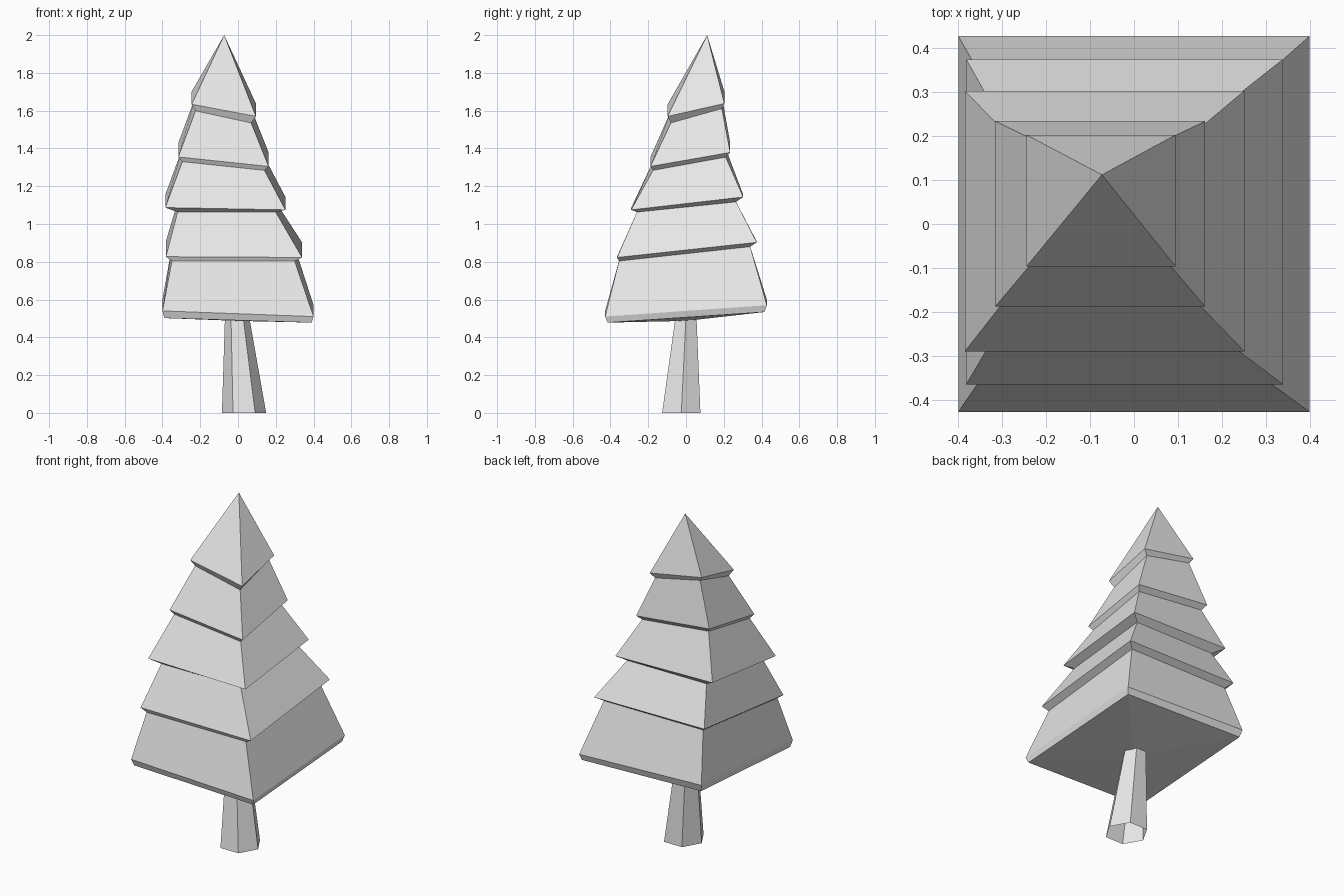
import bpy
import bmesh
from math import cos, sin, pi

# Remove only the default cube
default_cube = bpy.data.objects.get("Cube")
if default_cube:
    bpy.data.objects.remove(default_cube, do_unlink=True)


def make_material(name, colour):
    material = bpy.data.materials.new(name)
    material.use_nodes = True
    material.diffuse_color = colour
    for node in material.node_tree.nodes:
        if node.type == "BSDF_PRINCIPLED":
            node.inputs["Base Color"].default_value = colour
    return material


def bridge(bm, upper, lower):
    """Join two rings of equal size with a band of quads."""
    count = len(upper)
    for i in range(count):
        j = (i + 1) % count
        bm.faces.new((upper[i], lower[i], lower[j], upper[j]))


def fan(bm, ring, tip):
    """Close a ring with triangles that meet at one point."""
    centre = bm.verts.new(tip)
    for i, vert in enumerate(ring):
        bm.faces.new((vert, ring[(i + 1) % len(ring)], centre))


def finish(bm, name, material):
    bmesh.ops.recalc_face_normals(bm, faces=bm.faces[:])
    mesh = bpy.data.meshes.new(name)
    bm.to_mesh(mesh)
    bm.free()
    mesh.materials.append(material)
    obj = bpy.data.objects.new(name, mesh)
    bpy.context.collection.objects.link(obj)
    return obj


def tilted_ring(bm, left, right, front, back, height, tilt_x, tilt_y):
    """Rectangular ring whose corners rise or fall with the two tilts."""
    corners = ((-1, -1), (1, -1), (1, 1), (-1, 1))
    return [bm.verts.new((right if sx > 0 else left,
                          back if sy > 0 else front,
                          height + sx * tilt_x + sy * tilt_y))
            for sx, sy in corners]


def hex_ring(bm, x, y, z, radius):
    return [bm.verts.new((x + radius * cos(i * pi / 3),
                          y + radius * sin(i * pi / 3), z))
            for i in range(6)]


grey = make_material("light grey", (0.8, 0.8, 0.8, 1.0))

# Foliage: wide eaves alternate with tucked-in necks, from the top down
# left, right, front, back, height, sideways tilt, backward tilt
tiers = [
    (-.245, .095, -.097, .203, 1.636, -.032, .034),
    (-.225, .07, -.08, .19, 1.605, -.032, .038),
    (-.316, .162, -.188, .234, 1.367, -.025, .037),
    (-.295, .14, -.175, .21, 1.342, -.023, .035),
    (-.385, .251, -.29, .303, 1.115, -.006, .034),
    (-.32, .2, -.26, .265, 1.09, 0, .027),
    (-.382, .339, -.365, .375, .865, -.002, .04),
    (-.35, .3, -.355, .34, .842, 0, .038),
    (-.4, .4, -.428, .428, .555, -.015, .03),
    (-.39, .39, -.415, .415, .518, -.012, .028),
]
bm = bmesh.new()
rings = [tilted_ring(bm, *tier) for tier in tiers]
fan(bm, rings[0], (-.073, .112, 2))
for upper, lower in zip(rings, rings[1:]):
    bridge(bm, upper, lower)
fan(bm, rings[-1], (0, 0, .487))
finish(bm, "foliage", grey)

# Trunk: leaning six-sided taper, open at both ends
bm = bmesh.new()
trunk_top = hex_ring(bm, -.005, 0, .51, .064)
trunk_base = hex_ring(bm, .032, -.025, 0, .117)
bridge(bm, trunk_top, trunk_base)
finish(bm, "trunk", grey)
